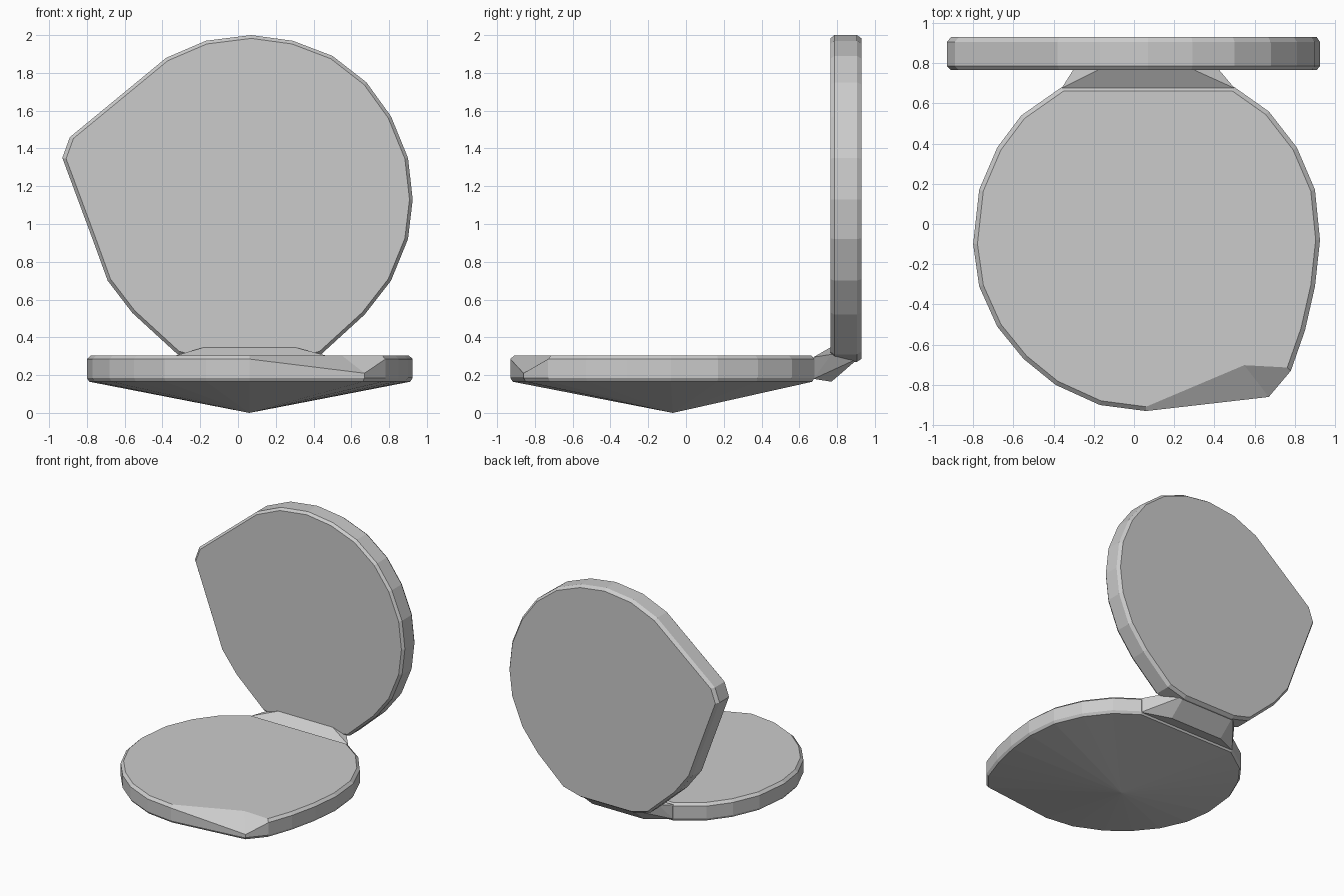
import bpy, bmesh
from mathutils import Vector

if "Cube" in bpy.data.objects:
    bpy.data.objects.remove(bpy.data.objects["Cube"])


def make_object(name, bm):
    bmesh.ops.recalc_face_normals(bm, faces=bm.faces[:])
    mesh = bpy.data.meshes.new(name)
    bm.to_mesh(mesh)
    bm.free()
    obj = bpy.data.objects.new(name, mesh)
    bpy.context.collection.objects.link(obj)
    return obj


def disc(name, outline, centre, levels, place, tip=None, shrink={}):
    """Stack scaled copies of an outline; close with a cap or a cone tip.
    levels: (scale, height) from top to bottom; shrink: extra first-level scale per point."""
    bm = bmesh.new()
    c = Vector(centre)
    rings = []
    for k, (s, h) in enumerate(levels):
        ring = []
        for i, p in enumerate(outline):
            f = shrink.get(i, s) if k == 0 else s
            hh = 0.21 if (k == 1 and i in shrink) else h
            q = c + (Vector(p) - c) * f
            ring.append(bm.verts.new(place(q.x, q.y, hh)))
        rings.append(ring)
    n = len(outline)
    for a, b in zip(rings, rings[1:]):
        for i in range(n):
            j = (i + 1) % n
            bm.faces.new((a[i], a[j], b[j], b[i]))
    bm.faces.new(rings[0])
    if tip is None:
        bm.faces.new(rings[-1])
    else:
        t = bm.verts.new(tip)
        for i in range(n):
            bm.faces.new((rings[-1][i], rings[-1][(i + 1) % n], t))
    return make_object(name, bm)


# Seat: faceted round slab with one corner and a shallow cone below
seat_outline = [(-0.36, 0.68), (-0.56, 0.54), (-0.68, 0.38), (-0.77, 0.17),
                (-0.80, -0.10), (-0.77, -0.31), (-0.68, -0.51), (-0.55, -0.67),
                (-0.39, -0.80), (-0.17, -0.90), (0.06, -0.93), (0.67, -0.86),
                (0.78, -0.73), (0.85, -0.53), (0.90, -0.31), (0.925, -0.08),
                (0.90, 0.17), (0.81, 0.38), (0.67, 0.56), (0.50, 0.68)]
disc("seat", seat_outline, (0.06, -0.07),
     [(0.975, 0.305), (1, 0.285), (1, 0.185), (0.985, 0.165)],
     lambda x, y, h: (x, y, h), tip=(0.06, -0.07, 0), shrink={11: 0.80})

# Backrest: upright slab with one corner on the left
back_outline = [(0.07, 2.0), (0.29, 1.97), (0.50, 1.89), (0.68, 1.75),
                (0.81, 1.57), (0.90, 1.35), (0.925, 1.13), (0.90, 0.92),
                (0.81, 0.70), (0.67, 0.52), (0.44, 0.31), (0.29, 0.27),
                (-0.17, 0.27), (-0.32, 0.31), (-0.56, 0.53), (-0.69, 0.70),
                (-0.77, 0.92), (-0.93, 1.35), (-0.89, 1.46), (-0.38, 1.88),
                (-0.17, 1.97)]
disc("backrest", back_outline, (0.07, 1.13),
     [(0.98, 0.765), (1, 0.785), (1, 0.905), (0.98, 0.93)],
     lambda x, z, h: (x, h, z))

# Joint: wedge joining the seat edge to the foot of the backrest
bm = bmesh.new()
for x0, x1, y, z in [(-0.36, 0.50, 0.675, 0.18), (-0.36, 0.50, 0.675, 0.295),
                     (-0.17, 0.29, 0.77, 0.165), (-0.17, 0.29, 0.77, 0.35),
                     (-0.17, 0.29, 0.915, 0.29), (-0.30, 0.42, 0.77, 0.31)]:
    bm.verts.new((x0, y, z))
    bm.verts.new((x1, y, z))
bmesh.ops.convex_hull(bm, input=bm.verts[:])
make_object("joint", bm)
